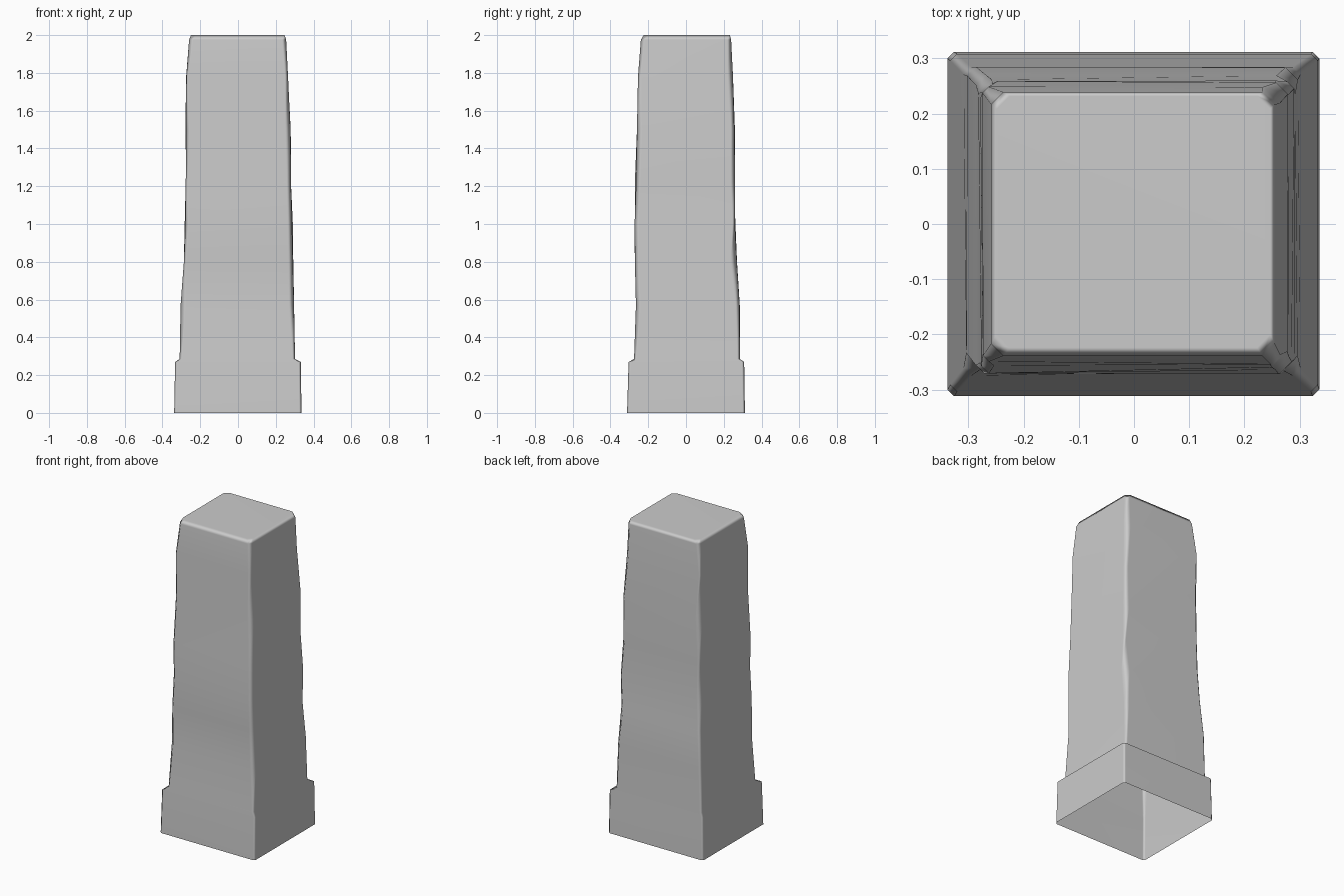
import bpy, bmesh, random

if "Cube" in bpy.data.objects:
    bpy.data.objects.remove(bpy.data.objects["Cube"])

random.seed(4)

stone = bpy.data.materials.new("grey_stone")
stone.diffuse_color = (0.6, 0.6, 0.6, 1)
stone.use_nodes = True
stone.node_tree.nodes["Principled BSDF"].inputs["Base Color"].default_value = stone.diffuse_color

# Rings: z, x min, x max, y min, y max, corner chamfer, wear
RINGS = [
    (0.00, -0.338, 0.336, -0.312, 0.312, 0.012, 0),
    (0.27, -0.333, 0.333, -0.304, 0.308, 0.012, 0),
    (0.285, -0.309, 0.302, -0.275, 0.285, 0.014, 0),
    (0.57, -0.308, 0.300, -0.268, 0.285, 0.018, 1),
    (0.80, -0.291, 0.294, -0.273, 0.272, 0.022, 1),
    (1.00, -0.284, 0.292, -0.273, 0.264, 0.020, 1),
    (1.22, -0.280, 0.287, -0.271, 0.260, 0.018, 1),
    (1.50, -0.281, 0.280, -0.261, 0.259, 0.020, 1),
    (1.78, -0.275, 0.267, -0.255, 0.250, 0.018, 1),
    (1.975, -0.259, 0.255, -0.239, 0.239, 0.022, 0),
    (2.00, -0.249, 0.247, -0.224, 0.232, 0.024, 0),
]


def ring_points(z, x0, x1, y0, y1, c, wear):
    """Eight points of a rectangle with chamfered, unevenly worn corners."""
    pts = []
    for i, (x, y) in enumerate([(x0, y0), (x1, y0), (x1, y1), (x0, y1)]):
        sx, sy = (1 if x > 0 else -1), (1 if y > 0 else -1)
        k = c + wear * random.uniform(-0.008, 0.012)
        x -= sx * wear * random.uniform(0, 0.007)
        y -= sy * wear * random.uniform(0, 0.007)
        along_x, along_y = (x - sx * k, y, z), (x, y - sy * k, z)
        pts += [along_y, along_x] if i % 2 == 0 else [along_x, along_y]
    return pts


# Pillar shell: plinth, ledge and worn shaft, open underneath
bm = bmesh.new()
rings = [[bm.verts.new(p) for p in ring_points(*r)] for r in RINGS]
for a, b in zip(rings, rings[1:]):
    for i in range(8):
        j = (i + 1) % 8
        bm.faces.new((a[i], a[j], b[j], b[i]))
bm.faces.new(rings[-1])
for f in bm.faces:
    f.smooth = True

mesh = bpy.data.meshes.new("stone_pillar")
bm.to_mesh(mesh)
bm.free()
mesh.materials.append(stone)
pillar = bpy.data.objects.new("stone_pillar", mesh)
bpy.context.collection.objects.link(pillar)

# Soft worn edges with flat-looking large faces
wn = pillar.modifiers.new("soft_edges", 'WEIGHTED_NORMAL')
wn.mode = 'FACE_AREA'
wn.weight = 60
